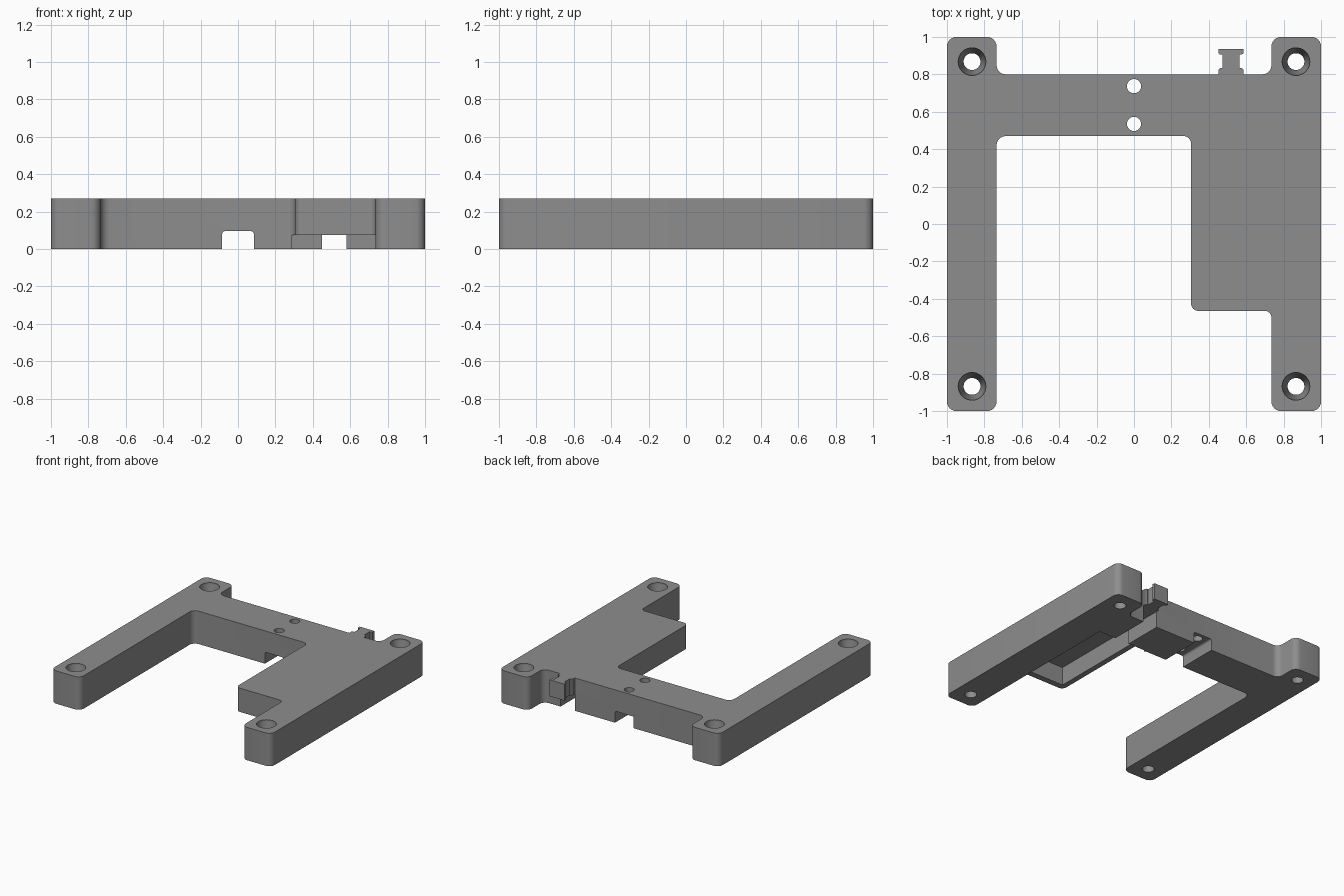
import bpy, bmesh, math
from mathutils import Vector

if "Cube" in bpy.data.objects:
    bpy.data.objects.remove(bpy.data.objects["Cube"])

H = 0.27
grey = bpy.data.materials.new("plain grey")
grey.diffuse_color = (0.27, 0.27, 0.27, 1)
grey.use_nodes = True
grey.node_tree.nodes["Principled BSDF"].inputs["Base Color"].default_value = grey.diffuse_color


def rounded(points, steps=6):
    """Outline from (x, y, corner radius) points, with filleted corners."""
    out = []
    n = len(points)
    for i, (x, y, r) in enumerate(points):
        p = Vector((x, y))
        if r == 0:
            out.append(p)
            continue
        a = (Vector(points[i - 1][:2]) - p).normalized()
        b = (Vector(points[(i + 1) % n][:2]) - p).normalized()
        c = p + (a + b) * r              # all corners are square
        for k in range(steps + 1):
            t = k / steps * math.pi / 2
            out.append(c - b * r * math.cos(t) - a * r * math.sin(t))
    return out


def new_object(name, bm):
    bmesh.ops.recalc_face_normals(bm, faces=bm.faces)
    me = bpy.data.meshes.new(name)
    bm.to_mesh(me)
    bm.free()
    me.materials.append(grey)
    ob = bpy.data.objects.new(name, me)
    bpy.context.collection.objects.link(ob)
    return ob


def prism(name, outline, z0, z1, axis="z"):
    """Extrude an outline along z, or an x-z outline along y."""
    bm = bmesh.new()
    place = (lambda p, d: (p[0], p[1], d)) if axis == "z" else (lambda p, d: (p[0], d, p[1]))
    low = [bm.verts.new(place(p, z0)) for p in outline]
    top = [bm.verts.new(place(p, z1)) for p in outline]
    bm.faces.new(low)
    bm.faces.new(top)
    for i in range(len(low)):
        j = (i + 1) % len(low)
        bm.faces.new((low[i], low[j], top[j], top[i]))
    return new_object(name, bm)


def box(name, x0, x1, y0, y1, z0, z1):
    return prism(name, [(x0, y0), (x1, y0), (x1, y1), (x0, y1)], z0, z1)


def lathe(name, x, y, profile, n=32):
    """Turned solid from (radius, z) pairs."""
    bm = bmesh.new()
    rings = [[bm.verts.new((x + r * math.cos(2 * math.pi * k / n),
                            y + r * math.sin(2 * math.pi * k / n), z))
              for k in range(n)] for r, z in profile]
    for a, b in zip(rings, rings[1:]):
        for k in range(n):
            m = (k + 1) % n
            bm.faces.new((a[k], a[m], b[m], b[k]))
    bm.faces.new(rings[0])
    bm.faces.new(rings[-1])
    return new_object(name, bm)


def cut(ob, cutter):
    mod = ob.modifiers.new("cut", "BOOLEAN")
    mod.operation = "DIFFERENCE"
    mod.solver = "EXACT"
    mod.object = cutter
    bpy.context.view_layer.objects.active = ob
    bpy.ops.object.modifier_apply(modifier=mod.name)
    bpy.data.objects.remove(cutter)


def smooth(ob):
    bpy.ops.object.select_all(action="DESELECT")
    ob.select_set(True)
    bpy.context.view_layer.objects.active = ob
    bpy.ops.object.shade_smooth_by_angle(angle=math.radians(30))


# Frame: two legs, bridge and wide block
R = 0.05
frame = prism("frame", rounded([
    (-1, -1, R), (-0.735, -1, R), (-0.735, 0.47, R), (0.305, 0.47, 0.04),
    (0.305, -0.465, 0.04), (0.735, -0.465, 0.035), (0.735, -1, R), (1, -1, R),
    (1, 1, R), (0.735, 1, R), (0.735, 0.8, R), (-0.735, 0.8, R),
    (-0.735, 1, R), (-1, 1, R)]), 0, H)

# Hollow under the block: shallow step, deep recess, slot out to the back
cut(frame, box("step_cutter", 0.29, 0.735, -0.6, 0.475, -0.1, 0.075))
cut(frame, box("recess_cutter", 0.35, 0.69, -0.415, 0.474, -0.1, 0.225))
cut(frame, box("slot_cutter", 0.45, 0.58, 0.42, 1.1, -0.1, 0.135))

# Channel across the bridge underside
cut(frame, prism("channel_cutter", rounded([
    (-0.085, -0.1, 0), (0.085, -0.1, 0), (0.085, 0.095, 0.015),
    (-0.085, 0.095, 0.015)], 4), 0.3, 1.0, "y"))

# Countersunk corner holes
for sx in (-1, 1):
    for sy in (-1, 1):
        cut(frame, lathe("screw_cutter", sx * 0.866, sy * 0.868, [
            (0.045, -0.1), (0.045, 0.16), (0.074, 0.25), (0.074, 0.35)]))

# Bridge holes
for y in (0.535, 0.737):
    cut(frame, lathe("hole_cutter", 0, y, [(0.038, -0.1), (0.038, 0.4)]))
smooth(frame)

# Spool-shaped cable tab behind the bridge
half = [(0.067, 0.8), (0.067, 0.825), (0.057, 0.835), (0.045, 0.835),
        (0.045, 0.905), (0.057, 0.905), (0.067, 0.912), (0.067, 0.935)]
cx = 0.518
tab = prism("cable_tab", [(cx + x, y) for x, y in half]
            + [(cx - x, y) for x, y in reversed(half)], 0.135, H)
smooth(tab)
